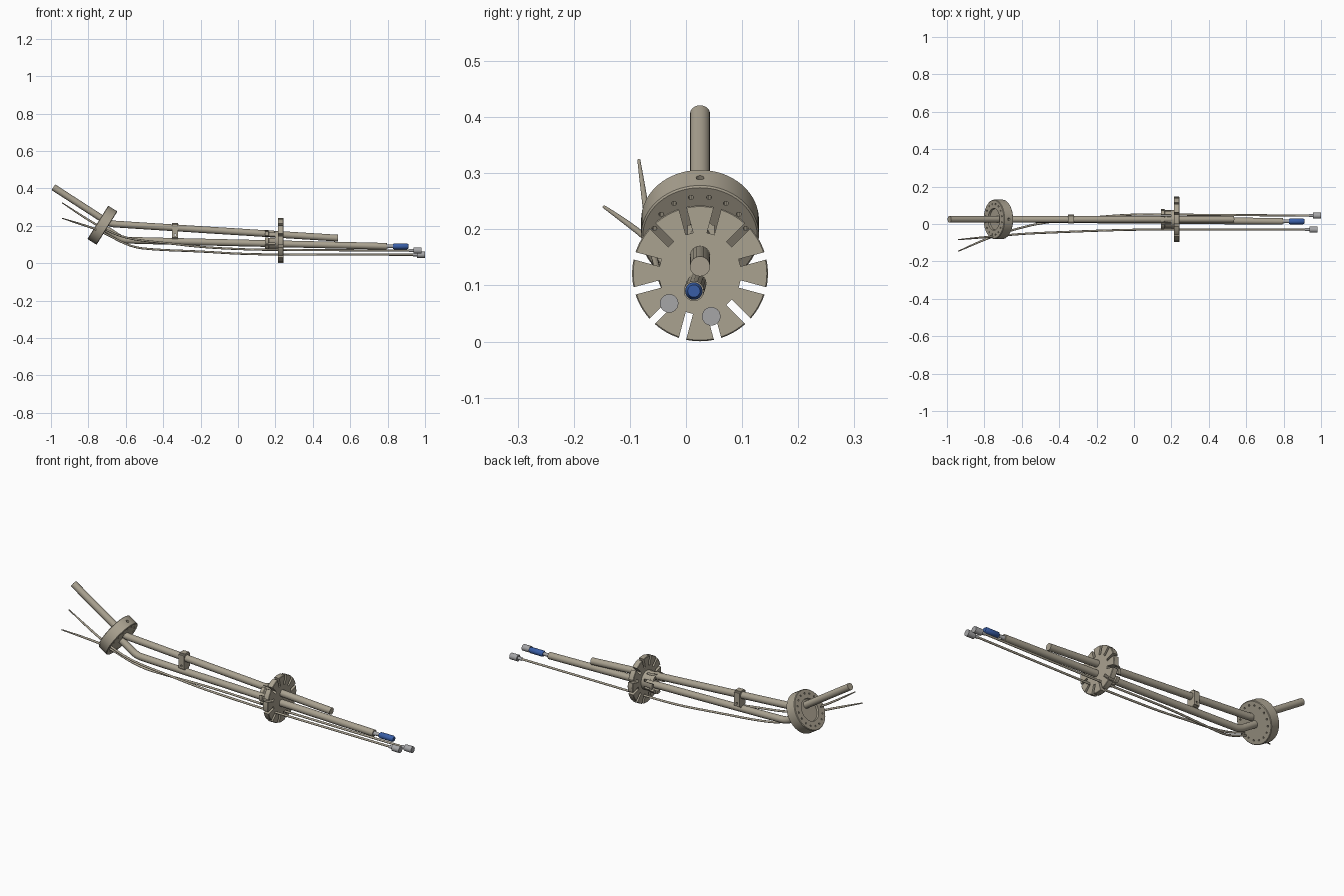
import bpy, bmesh, math
from mathutils import Vector, Matrix

if "Cube" in bpy.data.objects:
    bpy.data.objects.remove(bpy.data.objects["Cube"])


def material(name, rgb):
    m = bpy.data.materials.new(name)
    m.diffuse_color = (*rgb, 1)
    m.use_nodes = True
    m.node_tree.nodes["Principled BSDF"].inputs["Base Color"].default_value = m.diffuse_color
    return m


BEIGE = material("warm_beige", (0.40, 0.36, 0.28))
GREY = material("connector_grey", (0.38, 0.38, 0.39))
BLUE = material("sleeve_blue", (0.04, 0.11, 0.38))


def finish(ob, mat, smooth=True):
    ob.data.materials.clear()
    ob.data.materials.append(mat)
    bpy.ops.object.select_all(action='DESELECT')
    ob.select_set(True)
    bpy.context.view_layer.objects.active = ob
    if smooth:
        bpy.ops.object.shade_smooth_by_angle(angle=math.radians(35))
    return ob


def mesh_object(name, bm, mat, matrix=Matrix()):
    bmesh.ops.recalc_face_normals(bm, faces=bm.faces)
    me = bpy.data.meshes.new(name)
    bm.to_mesh(me)
    bm.free()
    ob = bpy.data.objects.new(name, me)
    bpy.context.collection.objects.link(ob)
    me.transform(matrix)
    return finish(ob, mat)


def sweep(name, points, r, mat, taper=None):
    """Round tube along a smooth path; taper scales the first point."""
    cu = bpy.data.curves.new(name, 'CURVE')
    cu.dimensions = '3D'
    cu.bevel_depth = r
    cu.bevel_resolution = 6
    cu.use_fill_caps = True
    sp = cu.splines.new('NURBS')
    sp.points.add(len(points) - 1)
    for p, co in zip(sp.points, points):
        p.co = (*co, 1)
    if taper:
        sp.points[0].radius = taper
    sp.order_u = 3
    sp.use_endpoint_u = True
    sp.resolution_u = 8
    ob = bpy.data.objects.new(name, cu)
    bpy.context.collection.objects.link(ob)
    me = bpy.data.meshes.new_from_object(ob.evaluated_get(bpy.context.evaluated_depsgraph_get()))
    bpy.data.objects.remove(ob)
    ob = bpy.data.objects.new(name, me)
    bpy.context.collection.objects.link(ob)
    return finish(ob, mat)


def lathe(name, profile, mat, matrix, n=64):
    """Spin closed (along, radius) outline around local x."""
    bm = bmesh.new()
    rings = []
    for i in range(n):
        a = 2 * math.pi * i / n
        rings.append([bm.verts.new((x, r * math.cos(a), r * math.sin(a))) for x, r in profile])
    k = len(profile)
    for i in range(n):
        a, b = rings[i], rings[(i + 1) % n]
        for j in range(k):
            bm.faces.new((a[j], a[(j + 1) % k], b[(j + 1) % k], b[j]))
    bmesh.ops.remove_doubles(bm, verts=bm.verts, dist=1e-6)
    return mesh_object(name, bm, mat, matrix)


def rod_bm(bm, r, length, matrix, n=16):
    bmesh.ops.create_cone(bm, cap_ends=True, segments=n, radius1=r, radius2=r,
                          depth=length, matrix=matrix)


def cut(ob, bm):
    """Subtract a cutter mesh and discard the cutter."""
    c = mesh_object("cutter", bm, BEIGE)
    c.hide_render = True
    finish(ob, ob.data.materials[0], False)
    mod = ob.modifiers.new("cut", 'BOOLEAN')
    mod.operation = 'DIFFERENCE'
    mod.solver = 'EXACT'
    mod.object = c
    bpy.ops.object.modifier_apply(modifier=mod.name)
    bpy.data.objects.remove(c)
    finish(ob, ob.data.materials[0])


ALONG_X = Matrix.Rotation(math.pi / 2, 4, 'Y')

# Main tubes: upper one bends inside the collar, lower one branches from it
sweep("upper_tube", [(-0.987, 0.025, 0.406), (-0.95, 0.025, 0.382), (-0.73, 0.025, 0.240),
                     (-0.685, 0.025, 0.211), (-0.63, 0.025, 0.2075), (-0.5, 0.025, 0.199),
                     (0.5, 0.025, 0.136), (0.535, 0.025, 0.134)], 0.018, BEIGE)
sweep("lower_tube", [(-0.735, 0.025, 0.202), (-0.70, 0.025, 0.179), (-0.66, 0.025, 0.153),
                     (-0.615, 0.025, 0.124), (-0.56, 0.025, 0.122), (-0.45, 0.024, 0.119),
                     (0.7, 0.015, 0.0925), (0.795, 0.014, 0.09)], 0.018, BEIGE)

# Neck and blue sleeve on the end of the lower tube
sleeve = Matrix.Translation((0, 0.014, 0.09))
lathe("sleeve_neck", [(0.79, 0), (0.79, 0.013), (0.805, 0.009), (0.84, 0.009), (0.84, 0)],
      GREY, sleeve, 24)
lathe("blue_sleeve", [(0.828, 0), (0.828, 0.012), (0.833, 0.0155), (0.903, 0.0155),
                      (0.911, 0.011), (0.911, 0)], BLUE, sleeve, 24)

# Tilted collar with recessed back, a ring of bolt holes and a rim hole
collar_m = Matrix.Translation((-0.725, 0.025, 0.203)) @ Matrix.Rotation(math.radians(32), 4, 'Y')
collar = lathe("collar", [(-0.019, 0), (-0.019, 0.056), (-0.029, 0.058), (-0.029, 0.102),
                          (-0.026, 0.105), (0.026, 0.105), (0.029, 0.102), (0.029, 0)],
               BEIGE, collar_m)
bm = bmesh.new()
for i in range(16):
    a = 2 * math.pi * (i + 0.5) / 16
    rod_bm(bm, 0.0045, 0.1, collar_m @ Matrix.Translation((0, 0.083 * math.sin(a), 0.083 * math.cos(a))) @ ALONG_X, 10)
rod_bm(bm, 0.007, 0.03, collar_m @ Matrix.Translation((0, 0, 0.105)), 14)
cut(collar, bm)

# Clamp plate joining both tubes, with a bolt hole through it
bm = bmesh.new()
bmesh.ops.create_cube(bm, size=1, matrix=Matrix.Translation((-0.336, 0.027, 0.172))
                      @ Matrix.Diagonal((0.032, 0.048, 0.088, 1)))
bmesh.ops.bevel(bm, geom=[e for e in bm.edges if abs((e.verts[0].co - e.verts[1].co).x) > 0.02],
                offset=0.008, segments=3, affect='EDGES')
clamp = mesh_object("clamp", bm, BEIGE)
bm = bmesh.new()
rod_bm(bm, 0.005, 0.2, Matrix.Translation((-0.336, 0.027, 0.151)) @ Matrix.Rotation(math.pi / 2, 4, 'X'), 12)
cut(clamp, bm)

# Slotted flange
flange_c = Matrix.Translation((0.228, 0.025, 0.1215))
flange = lathe("slotted_flange", [(-0.015, 0), (-0.015, 0.119), (-0.013, 0.121), (0.013, 0.121),
                                  (0.015, 0.119), (0.015, 0)], BEIGE, flange_c, 96)
bm = bmesh.new()
for i in range(12):
    a = Matrix.Rotation(2 * math.pi * (i + 0.5) / 12, 4, 'X')
    bmesh.ops.create_cube(bm, size=1, matrix=flange_c @ a @ Matrix.Translation((0, 0, 0.105))
                          @ Matrix.Diagonal((0.1, 0.0135, 0.064, 1)))
cut(flange, bm)

# Hub behind the flange, split into gripping fingers
hub = lathe("finger_hub", [(-0.084, 0.040), (-0.084, 0.055), (-0.066, 0.055), (-0.062, 0.050),
                           (-0.012, 0.050), (-0.012, 0.040)], BEIGE, flange_c)
bm = bmesh.new()
for i in range(8):
    a = Matrix.Rotation(2 * math.pi * (i + 0.5) / 8, 4, 'X')
    bmesh.ops.create_cube(bm, size=1, matrix=flange_c @ a @ Matrix.Translation((-0.065, 0, 0.05))
                          @ Matrix.Diagonal((0.07, 0.012, 0.04, 1)))
cut(hub, bm)

# Two thin sensor lines with pointed tips and grey end connectors
LINES = {
    "near": [(-0.94, -0.084, 0.323), (-0.84, -0.074, 0.256), (-0.74, -0.066, 0.195), (-0.60, -0.052, 0.130),
             (-0.36, -0.042, 0.105), (-0.20, -0.036, 0.086), (0.0, -0.03, 0.075), (0.2, -0.03, 0.070),
             (0.94, -0.03, 0.068)],
    "far": [(-0.94, -0.146, 0.240), (-0.85, -0.105, 0.212), (-0.74, -0.060, 0.176), (-0.58, -0.012, 0.088),
            (-0.45, 0.012, 0.072), (-0.20, 0.038, 0.063), (0.0, 0.052, 0.050), (0.2, 0.05, 0.046),
            (0.96, 0.045, 0.045)],
}
for side, path in LINES.items():
    sweep(side + "_sensor_line", path, 0.0055, BEIGE, 0.5)
    end = Matrix.Translation(path[-1])
    lathe(side + "_connector", [(-0.025, 0), (-0.025, 0.008), (-0.003, 0.008), (-0.003, 0.0165),
                                (0.04, 0.0165), (0.04, 0)], GREY, end, 24)
